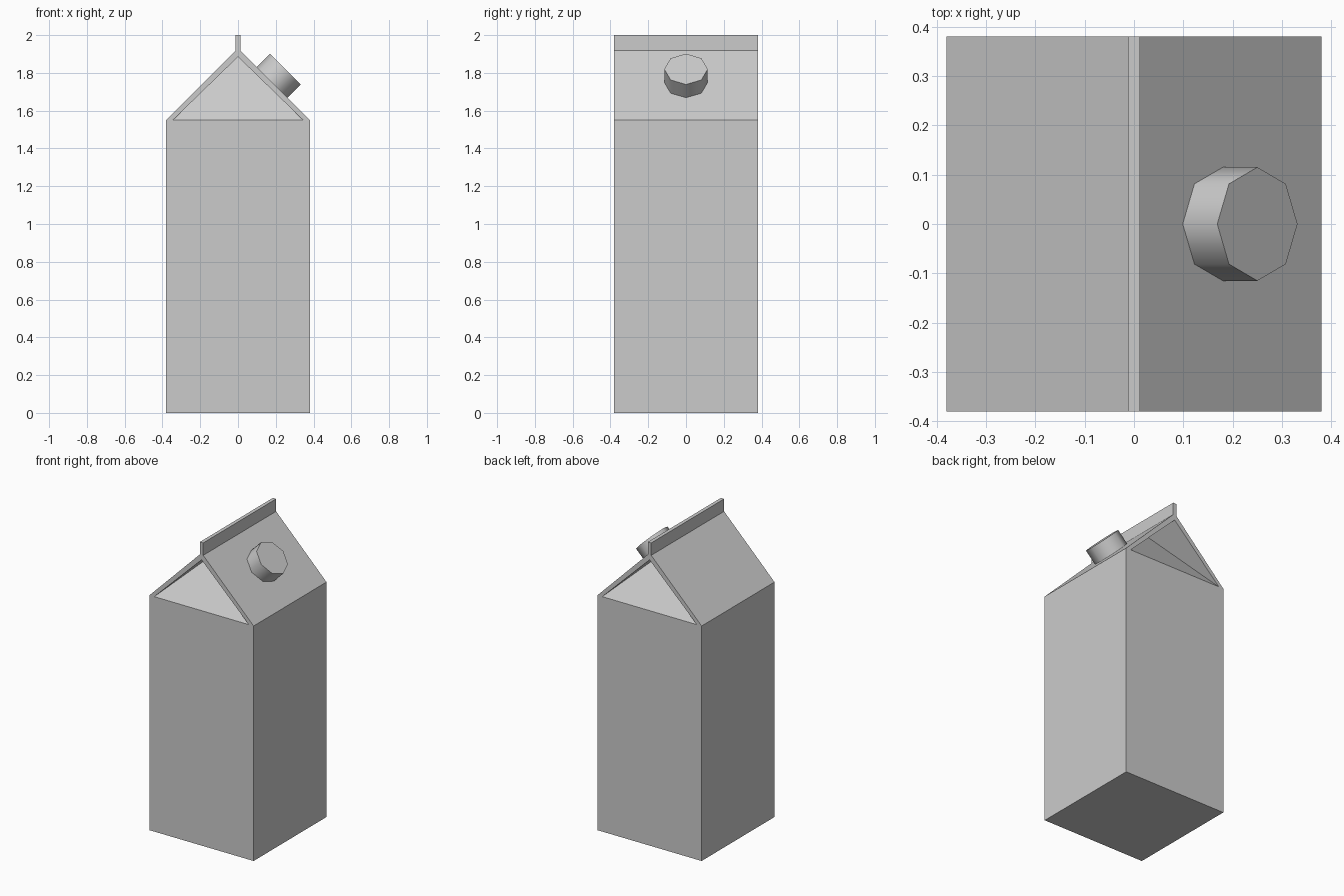
import bpy, bmesh, math
from mathutils import Vector

if "Cube" in bpy.data.objects:
    bpy.data.objects.remove(bpy.data.objects["Cube"])

HALF, EAVE = 0.38, 1.55


def make_object(name, bm):
    bmesh.ops.recalc_face_normals(bm, faces=bm.faces[:])
    mesh = bpy.data.meshes.new(name)
    bm.to_mesh(mesh)
    bm.free()
    obj = bpy.data.objects.new(name, mesh)
    bpy.context.collection.objects.link(obj)
    return obj


def prism(name, profile, half_y=HALF):
    """Extrude an (x, z) profile along y; half_y may be one value per point."""
    depths = half_y if isinstance(half_y, list) else [half_y] * len(profile)
    bm = bmesh.new()
    front = [bm.verts.new((x, -d, z)) for (x, z), d in zip(profile, depths)]
    back = [bm.verts.new((x, d, z)) for (x, z), d in zip(profile, depths)]
    bm.faces.new(front)
    bm.faces.new(back[::-1])
    for i in range(len(profile)):
        j = (i + 1) % len(profile)
        bm.faces.new((front[i], back[i], back[j], front[j]))
    return make_object(name, bm)


# Carton body
prism("carton_body", [(-HALF, 0), (HALF, 0), (HALF, EAVE), (-HALF, EAVE)])

# Sloping roof panels, left and right
for side, s in (("left", -1), ("right", 1)):
    prism("roof_panel_" + side,
          [(s * HALF, EAVE), (0, 1.93), (0, 1.885), (s * 0.345, EAVE)])

# Folded gable ends, leaning inwards under the roof
prism("gable_folds", [(-0.345, EAVE), (0.345, EAVE), (0, 1.885)],
      [HALF, HALF, 0.12])

# Sealed top fin
prism("top_fin", [(-0.012, 1.918), (0.012, 1.918), (0.012, 2.0), (-0.012, 2.0)])

# Octagonal screw cap standing square to the right roof panel
bpy.ops.mesh.primitive_cylinder_add(
    vertices=8, radius=0.115, depth=0.11,
    location=Vector((0.25, 0, 1.82)) - Vector((1, 0, 1)).normalized() * 0.055,
    rotation=(0, math.radians(45), 0))
cap = bpy.context.object
cap.name = "screw_cap"
bpy.ops.object.shade_smooth_by_angle(angle=math.radians(50))
